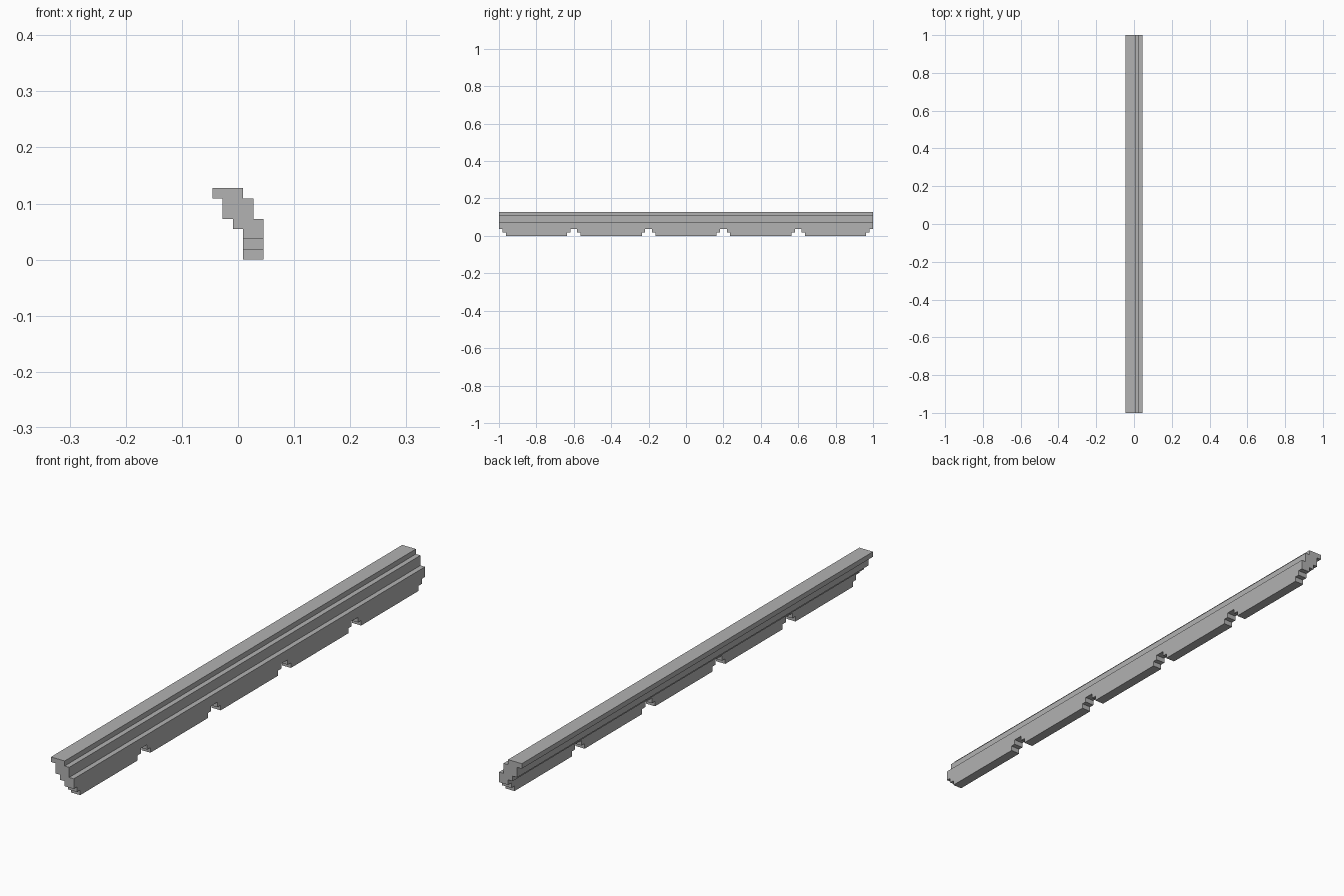
import bpy
import bmesh
from mathutils import Vector

# Remove the default cube
cube = bpy.data.objects.get("Cube")
if cube:
    bpy.data.objects.remove(cube, do_unlink=True)

U = 1 / 55  # step module: 110 long, 5 wide, 7 tall

stone = bpy.data.materials.new("plain_grey")
stone.use_nodes = True
grey = (0.445, 0.445, 0.445, 1)
stone.diffuse_color = grey
stone.node_tree.nodes["Principled BSDF"].inputs["Base Color"].default_value = grey


def prism(name, points, sweep):
    """Extrude a closed outline along the sweep vector."""
    bm = bmesh.new()
    face = bm.faces.new([bm.verts.new(p) for p in points])
    ext = bmesh.ops.extrude_face_region(bm, geom=[face])
    verts = [v for v in ext["geom"] if isinstance(v, bmesh.types.BMVert)]
    bmesh.ops.translate(bm, verts=verts, vec=Vector(sweep))
    bmesh.ops.recalc_face_normals(bm, faces=bm.faces)
    mesh = bpy.data.meshes.new(name)
    bm.to_mesh(mesh)
    bm.free()
    mesh.materials.append(stone)
    obj = bpy.data.objects.new(name, mesh)
    bpy.context.collection.objects.link(obj)
    return obj


# Stepped cornice rail, outline in modules (x, z)
outline = [(.5, 0), (2.5, 0), (2.5, 4), (1.5, 4), (1.5, 6), (.5, 6), (.5, 7),
           (-2.5, 7), (-2.5, 6), (-1.5, 6), (-1.5, 4), (-.5, 4), (-.5, 3), (.5, 3)]
rail = prism("cornice_rail", [(x * U, -1, z * U) for x, z in outline], (0, 2, 0))

# Stepped notches along the lower edge, with half notches at both ends
notch = [(-2, -1), (2, -1), (2, 1), (1, 1), (1, 2), (-1, 2), (-1, 1), (-2, 1)]
bpy.context.view_layer.objects.active = rail
for i in range(6):
    y0 = -1 + 0.4 * i
    cutter = prism("notch_cutter", [(-0.1, y0 + y * U, z * U) for y, z in notch], (0.2, 0, 0))
    cutter.hide_render = True
    cut = rail.modifiers.new("notch", 'BOOLEAN')
    cut.operation = 'DIFFERENCE'
    cut.solver = 'EXACT'
    cut.object = cutter
    bpy.ops.object.modifier_apply(modifier=cut.name)
    bpy.data.objects.remove(cutter, do_unlink=True)
